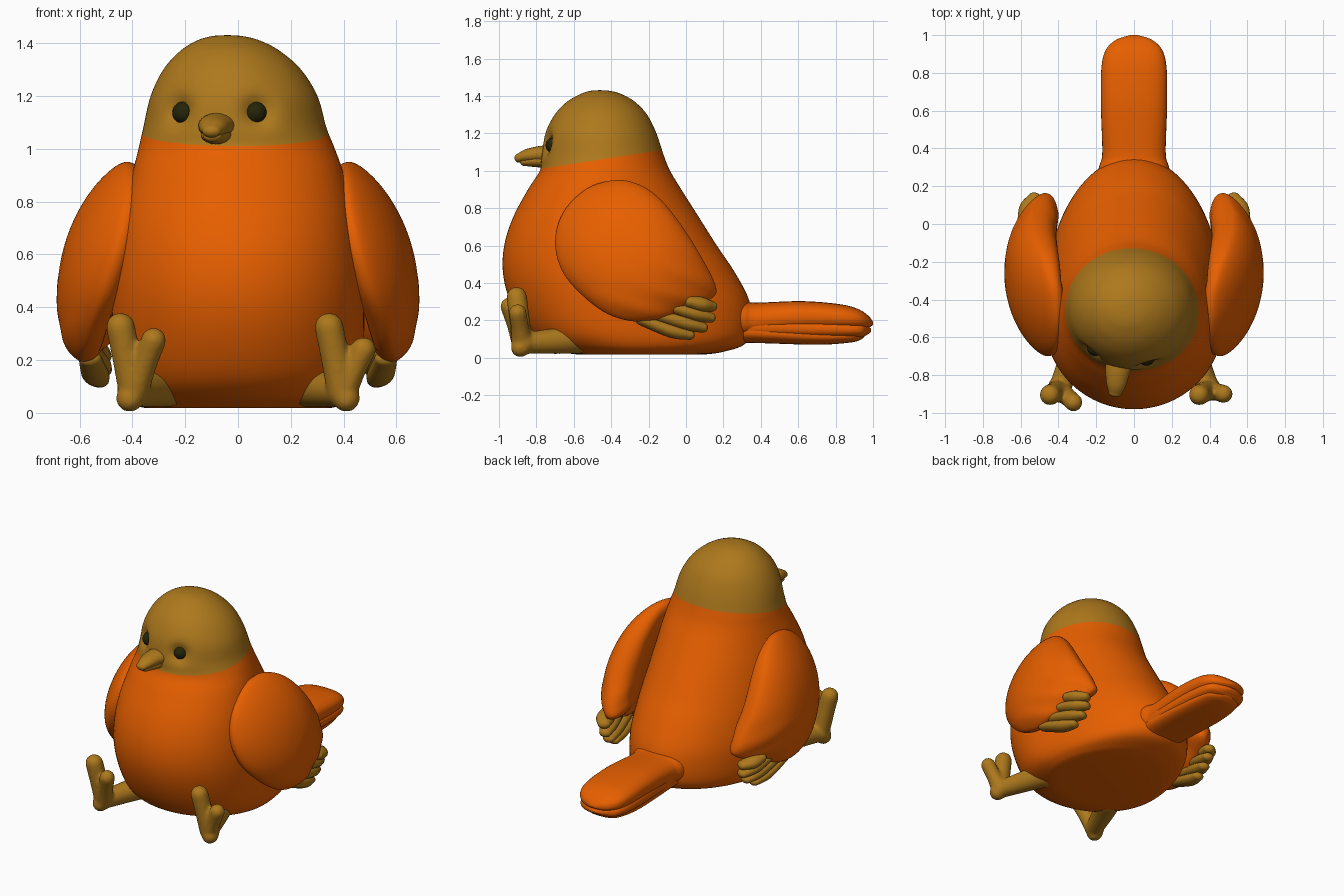
import bpy, bmesh, math
from mathutils import Vector

if "Cube" in bpy.data.objects:
    bpy.data.objects.remove(bpy.data.objects["Cube"])


def material(name, rgb):
    m = bpy.data.materials.new(name)
    m.diffuse_color = (*rgb, 1)
    m.use_nodes = True
    m.node_tree.nodes["Principled BSDF"].inputs["Base Color"].default_value = m.diffuse_color
    return m


ORANGE = material("orange plumage", (0.80, 0.115, 0.0))
BROWN = material("ochre brown", (0.42, 0.19, 0.012))
DARK = material("dark eye", (0.018, 0.018, 0.003))


def spline(rows, n, closed=False):
    """Catmull-Rom through tuples of any length."""
    out, k = [], len(rows)
    for i in range(k if closed else k - 1):
        if closed:
            a, b, c, d = (rows[(i + j) % k] for j in (-1, 0, 1, 2))
        else:
            a, b, c, d = (rows[min(max(i + j, 0), k - 1)] for j in (-1, 0, 1, 2))
        for s in range(n):
            t = s / n
            out.append(tuple(0.5 * (2 * q + (r - p) * t + (2 * p - 5 * q + 4 * r - u) * t * t
                                    + (3 * q - p - 3 * r + u) * t ** 3)
                             for p, q, r, u in zip(a, b, c, d)))
    if not closed:
        out.append(tuple(rows[-1]))
    return out


def loft_mesh(ring_sets):
    """Skin each list of rings and cap the ends."""
    bm = bmesh.new()
    for rings in ring_sets:
        vs = [[bm.verts.new(p) for p in ring] for ring in rings]
        n = len(vs[0])
        for a, b in zip(vs, vs[1:]):
            for i in range(n):
                bm.faces.new((a[i], a[(i + 1) % n], b[(i + 1) % n], b[i]))
        bm.faces.new(vs[0][::-1])
        bm.faces.new(vs[-1])
    bmesh.ops.remove_doubles(bm, verts=bm.verts, dist=1e-5)
    bmesh.ops.recalc_face_normals(bm, faces=bm.faces)
    return bm


def finish(name, bm, mats, mirror=False):
    me = bpy.data.meshes.new(name)
    bm.to_mesh(me)
    bm.free()
    for m in mats:
        me.materials.append(m)
    for p in me.polygons:
        p.use_smooth = True
    ob = bpy.data.objects.new(name, me)
    bpy.context.collection.objects.link(ob)
    if mirror:
        ob.modifiers.new("mirror", 'MIRROR')
    return ob


def tube(points, n=20, wide=1.0):
    """Rings of a round-ended limb through (x, y, z, radius) points."""
    s = spline(points, 6)
    pos = [Vector(p[:3]) for p in s]
    rad = [p[3] for p in s]
    t0, t1 = (pos[1] - pos[0]).normalized(), (pos[-1] - pos[-2]).normalized()
    caps = [math.radians(a) for a in (4, 20, 40, 60, 75)]
    seq = [(pos[0] - t0 * rad[0] * math.cos(a), rad[0] * math.sin(a), t0) for a in caps]
    for i in range(len(pos)):
        t = (pos[min(i + 1, len(pos) - 1)] - pos[max(i - 1, 0)]).normalized()
        seq.append((pos[i], rad[i], t))
    seq += [(pos[-1] + t1 * rad[-1] * math.cos(a), rad[-1] * math.sin(a), t1) for a in caps[::-1]]
    axis = (pos[-1] - pos[0]).normalized()
    ref = Vector((0, 0, 1)) if abs(axis.z) < 0.8 else Vector((0, 1, 0))
    rings = []
    for p, r, t in seq:
        u = t.cross(ref).normalized()
        v = u.cross(t)
        rings.append([p + r * (u * wide * math.cos(k * math.tau / n) + v * math.sin(k * math.tau / n))
                      for k in range(n)])
    return rings


# Body and head: egg-shaped levels (z, x centre, half width, front y, back y, widest point)
levels = [(0.018, 0, 0.35, -0.58, 0.10, 0.45), (0.03, 0, 0.39, -0.66, 0.19, 0.43),
          (0.07, 0, 0.437, -0.77, 0.31, 0.40), (0.15, 0, 0.465, -0.86, 0.355, 0.38),
          (0.30, 0, 0.478, -0.94, 0.34, 0.38), (0.45, 0, 0.476, -0.978, 0.265, 0.38),
          (0.60, 0, 0.462, -0.972, 0.165, 0.39), (0.75, 0, 0.437, -0.925, 0.07, 0.40),
          (0.90, 0, 0.402, -0.845, -0.025, 0.43), (1.0, -0.005, 0.372, -0.782, -0.085, 0.46),
          (1.08, -0.012, 0.347, -0.772, -0.118, 0.5), (1.20, -0.015, 0.316, -0.752, -0.158, 0.5),
          (1.30, -0.022, 0.261, -0.702, -0.208, 0.5), (1.37, -0.03, 0.190, -0.635, -0.275, 0.5),
          (1.41, -0.036, 0.120, -0.565, -0.345, 0.5), (1.427, -0.04, 0.058, -0.513, -0.405, 0.5),
          (1.431, -0.04, 0.0, -0.46, -0.46, 0.5)]
rings = []
for z, xc, hw, yf, yb, k in spline(levels, 7):
    yc = yf + k * (yb - yf)
    ring = []
    for i in range(96):
        a = math.tau * i / 96
        s = math.sin(a)
        ring.append((xc + hw * math.cos(a), yc + s * ((yb - yc) if s > 0 else (yc - yf)), z))
    rings.append(ring)
bm = loft_mesh([rings])

# Sloping collar between plumage and cap
collar, up = Vector((0, -0.77, 1.012)), Vector((0, -0.155, 1)).normalized()
bmesh.ops.bisect_plane(bm, geom=bm.verts[:] + bm.edges[:] + bm.faces[:], plane_co=collar, plane_no=up)
for f in bm.faces:
    f.material_index = int((f.calc_center_median() - collar).dot(up) > 0)

# Eye sockets pressed into the head
skull = Vector((-0.015, -0.45, 1.10))
eyes = [Vector((-0.237, -0.690, 1.143)), Vector((0.08, -0.752, 1.143))]
for e in eyes:
    inward = (skull - e).normalized()
    for v in bm.verts:
        d = (v.co - e).length
        if d < 0.2:
            v.co += inward * 0.042 * math.exp(-(d / 0.055) ** 2)
finish("body_and_head", bm, [ORANGE, BROWN])

for side, e in zip(("left", "right"), eyes):
    bm = bmesh.new()
    bmesh.ops.create_uvsphere(bm, u_segments=24, v_segments=14, radius=0.043)
    ob = finish("eye_" + side, bm, [DARK])
    ob.location = e + (skull - e).normalized() * 0.047

# Beak: upper and lower halves
finish("upper_beak", loft_mesh([tube([(-0.08, -0.74, 1.087, 0.050), (-0.088, -0.79, 1.087, 0.044),
                                      (-0.094, -0.85, 1.08, 0.036), (-0.100, -0.892, 1.068, 0.025)],
                                     wide=1.45)]), [BROWN])
finish("lower_beak", loft_mesh([tube([(-0.08, -0.74, 1.054, 0.038), (-0.09, -0.81, 1.052, 0.032),
                                      (-0.097, -0.865, 1.048, 0.022)], wide=1.6)]), [BROWN])

# Tail: stacked feather layers (y, half width, z centre, half height)
layers = {
    "tail_top": [(0.22, 0.21, 0.20, 0.11), (0.31, 0.183, 0.202, 0.10), (0.38, 0.168, 0.205, 0.09),
                 (0.62, 0.175, 0.22, 0.083), (0.82, 0.173, 0.215, 0.072), (0.92, 0.150, 0.205, 0.056),
                 (0.975, 0.095, 0.193, 0.032), (1.0, 0.02, 0.185, 0.008)],
    "tail_middle": [(0.15, 0.15, 0.17, 0.09), (0.40, 0.162, 0.165, 0.07), (0.75, 0.169, 0.155, 0.06),
                    (0.92, 0.145, 0.150, 0.045), (0.97, 0.08, 0.148, 0.024), (0.99, 0.02, 0.147, 0.006)],
    "tail_bottom": [(0.15, 0.15, 0.15, 0.07), (0.38, 0.158, 0.137, 0.058), (0.70, 0.155, 0.118, 0.048),
                    (0.88, 0.13, 0.118, 0.036), (0.935, 0.075, 0.12, 0.022), (0.955, 0.02, 0.12, 0.005)]}
for name, rows in layers.items():
    rings = []
    for y, hw, zc, hz in spline(rows, 8):
        ring = []
        for i in range(40):
            c, s = math.cos(math.tau * i / 40), math.sin(math.tau * i / 40)
            ring.append((hw * math.copysign(abs(c) ** 0.75, c), y,
                         zc + hz * math.copysign(abs(s) ** 0.85, s)))
        rings.append(ring)
    finish(name, loft_mesh([rings]), [ORANGE])

# Wings: side outline (y, z) swept over a curved shell, thick enough to rest on the body
outline = spline([(-.38, .95), (-.53, .905), (-.655, .78), (-.70, .62), (-.66, .46), (-.55, .33),
                  (-.42, .235), (-.28, .195), (-.14, .21), (0.0, .265), (.14, .32), (.157, .39),
                  (.07, .56), (-.04, .73), (-.15, .86), (-.26, .93)], 5, closed=True)
cy, cz = -0.28, 0.56
rings = []
for j in range(49):
    phi = math.pi * (j + 0.001) / 48.002
    r = math.sin(phi) ** 0.6
    ring = []
    for oy, oz in outline:
        y, z = cy + (oy - cy) * r, cz + (oz - cz) * r
        x = 0.688 - (0.65 if y < -0.25 else 0.8) * (y + 0.25) ** 2
        x -= (0.65 if z > 0.42 else 0.4) * (z - 0.42) ** 2
        # faint feather ripples toward the trailing edge
        low = max(0.0, min(1.0, (0.55 - z + 0.5 * (y + 0.2)) * 3)) * r
        x += 0.005 * low * math.sin(45 * (z + 0.35 * y))
        # the rear inner face swells in to meet the body
        inner = 0.13 + 0.05 * max(0.0, min(1.0, (y + 0.3) / 0.2)) * max(0.0, min(1.0, (0.2 - y) / 0.15))
        depth = 0.075 if phi < math.pi / 2 else inner
        ring.append((x - 0.075 + depth * math.cos(phi), y, z))
    rings.append(ring)
finish("wings", loft_mesh([rings]), [ORANGE], mirror=True)

# Wing-tip feathers
tips = [((0.56, -0.24, 0.205), (0.54, -0.08, 0.145), (0.525, 0.02, 0.122), 0.031),
        ((0.56, -0.16, 0.23), (0.535, 0.0, 0.185), (0.515, 0.09, 0.162), 0.032),
        ((0.56, -0.06, 0.265), (0.54, 0.05, 0.235), (0.515, 0.13, 0.215), 0.032),
        ((0.57, 0.02, 0.30), (0.55, 0.08, 0.285), (0.52, 0.135, 0.275), 0.034)]
feathers = [tube([(*a, r), (*b, r * 1.2), (*c, r * 0.85)], wide=1.4) for a, b, c, r in tips]
finish("wing_tip_feathers", loft_mesh(feathers), [BROWN], mirror=True)

# Feet: leg, heel and two raised toes fused into one skin
feet = {"left_foot": (-1, (-0.445, -0.905, 0.325), (-0.32, -0.945, 0.275)),
        "right_foot": (1, (0.345, -0.905, 0.325), (0.475, -0.90, 0.24))}
for name, (s, tall, short) in feet.items():
    heel = Vector((s * 0.395, -0.875, 0.078))
    parts = [tube([(s * 0.27, -0.58, 0.105, 0.085), (s * 0.325, -0.70, 0.09, 0.070), (*heel, 0.057)]),
             tube([(s * 0.40, -0.86, 0.08, 0.055), (s * 0.41, -0.885, 0.055, 0.052)])]
    for tip, r in ((tall, 0.055), (short, 0.048)):
        mid = heel.lerp(Vector(tip), 0.5)
        parts.append(tube([(*heel, 0.058), (*mid, r), (*tip, r)]))
    ob = finish(name, loft_mesh(parts), [BROWN])
    rm = ob.modifiers.new("fuse", 'REMESH')
    rm.mode, rm.voxel_size, rm.use_smooth_shade = 'VOXEL', 0.010, True
    sm = ob.modifiers.new("soften", 'SMOOTH')
    sm.factor, sm.iterations = 0.5, 8
